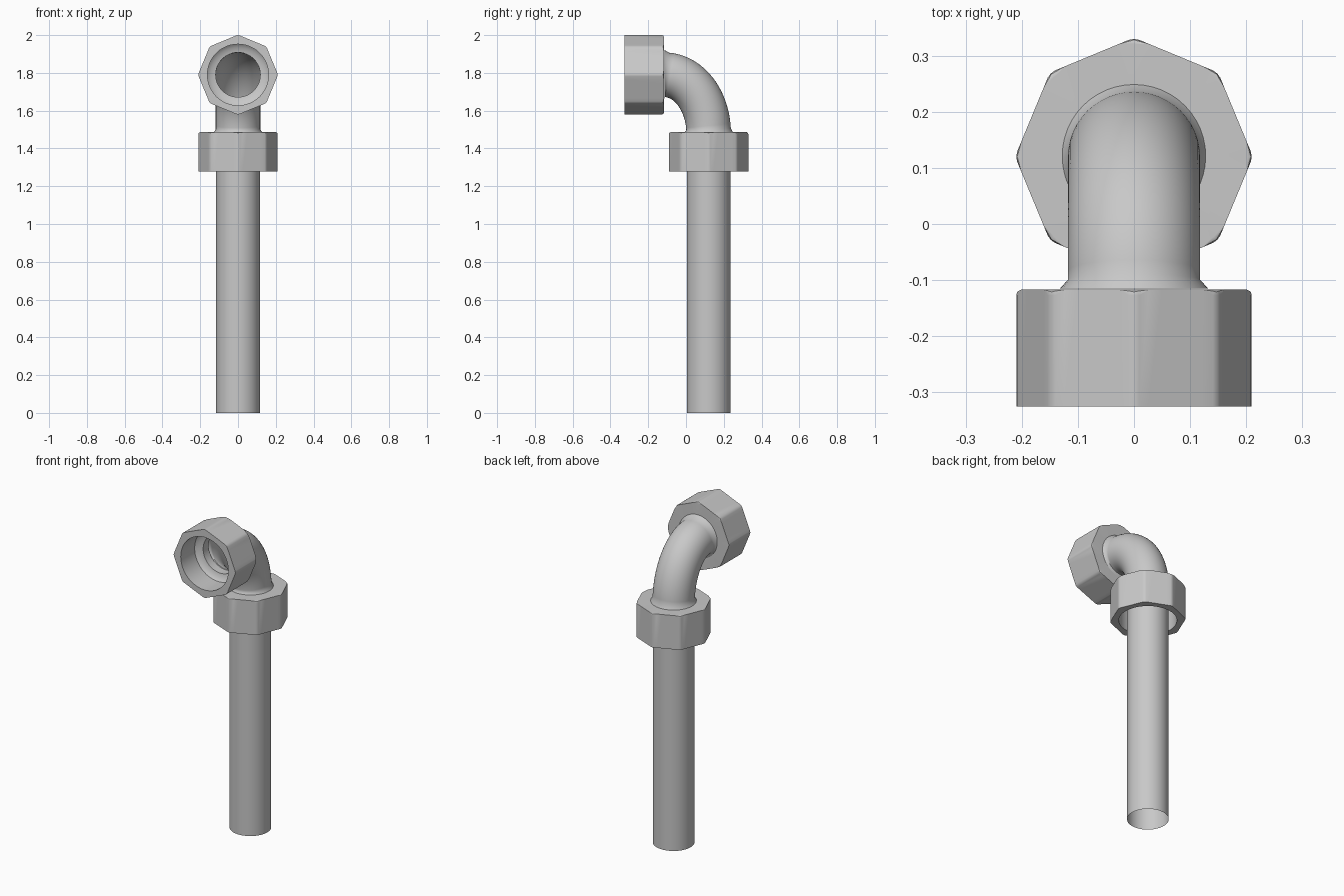
import bpy, bmesh
from math import sin, cos, pi, radians
from mathutils import Vector, Matrix

cube = bpy.data.objects.get("Cube")
if cube:
    bpy.data.objects.remove(cube, do_unlink=True)

metal = bpy.data.materials.new("pipe grey")
metal.use_nodes = True
GREY = (0.58, 0.58, 0.58, 1)
metal.diffuse_color = GREY
metal.node_tree.nodes["Principled BSDF"].inputs["Base Color"].default_value = GREY

SEG = 48
PIPE_R = 0.118
PIPE_Y = 0.12
NUT_LEN = 0.208
ANGLES = [2 * pi * i / SEG for i in range(SEG)]


def bridge(bm, a, b):
    for i in range(SEG):
        j = (i + 1) % SEG
        bm.faces.new((a[i], a[j], b[j], b[i]))


def finish(bm, name, angle, recalc=True):
    if recalc:
        bmesh.ops.recalc_face_normals(bm, faces=bm.faces[:])
    mesh = bpy.data.meshes.new(name)
    bm.to_mesh(mesh)
    bm.free()
    mesh.materials.append(metal)
    obj = bpy.data.objects.new(name, mesh)
    bpy.context.collection.objects.link(obj)
    bpy.ops.object.select_all(action='DESELECT')
    obj.select_set(True)
    bpy.context.view_layer.objects.active = obj
    bpy.ops.object.shade_smooth_by_angle(angle=radians(angle))
    return obj


def tube(name, stations):
    """Open round tube through (centre, in-plane normal, radius) stations."""
    bm = bmesh.new()
    side = Vector((1, 0, 0))
    rings = [[bm.verts.new(c + r * (cos(a) * n + sin(a) * side)) for a in ANGLES]
             for c, n, r in stations]
    for a, b in zip(rings, rings[1:]):
        bridge(bm, a, b)
    return finish(bm, name, 60)


def octagon(a, r):
    return r * cos(pi / 8) / cos(a % (pi / 4) - pi / 8)


def nut(name, location, tilt):
    """Eight-sided nut with a wide socket at its open end."""
    bm = bmesh.new()

    def ring(z, r, flat=False):
        return [bm.verts.new((cos(a) * q, sin(a) * q, z))
                for a in ANGLES for q in [octagon(a + 1e-6, r) if flat else r]]

    mouth, back = ring(0, 0.212, True), ring(NUT_LEN, 0.212, True)
    loops = [mouth, back, ring(NUT_LEN, PIPE_R), ring(0.155, PIPE_R),
             ring(0.15, 0.145), ring(0.135, 0.162), ring(0, 0.162)]
    for a, b in zip(loops, loops[1:] + loops[:1]):
        bridge(bm, a, b)
    # soften the upright corners and the back rim
    step = SEG // 8
    soft = [bm.edges.get((mouth[i], back[i])) for i in range(0, SEG, step)]
    soft += [bm.edges.get((back[i], back[(i + 1) % SEG])) for i in range(SEG)]
    bmesh.ops.bevel(bm, geom=soft, offset=0.01, segments=2, profile=0.5,
                    affect='EDGES', clamp_overlap=True)
    obj = finish(bm, name, 40)
    obj.matrix_world = Matrix.Translation(location) @ Matrix.Rotation(tilt, 4, 'X')
    mod = obj.modifiers.new("even shading", 'WEIGHTED_NORMAL')
    mod.keep_sharp = True
    return obj


# Long upright pipe, open at the foot
front = Vector((0, 1, 0))
tube("upright_pipe", [(Vector((0, PIPE_Y, z)), front, 0.116) for z in (0, 1.43)])

# Bent elbow with a small flare where it meets each nut
STEPS = 24
DEPTH, RISE = 0.235, 0.31
bend = []
for i in range(STEPS + 1):
    t = pi / 2 * i / STEPS
    centre = Vector((0, -0.115 + DEPTH * cos(t), 1.48 + RISE * sin(t)))
    normal = Vector((0, RISE * cos(t), DEPTH * sin(t))).normalized()
    bend.append((centre, normal, 0.132 if i in (0, STEPS) else PIPE_R))
tube("elbow", bend)

# Nuts at both ends of the elbow
nut("lower_nut", (0, PIPE_Y, 1.278), 0)
nut("upper_nut", (0, -0.325, 1.79), -pi / 2)
